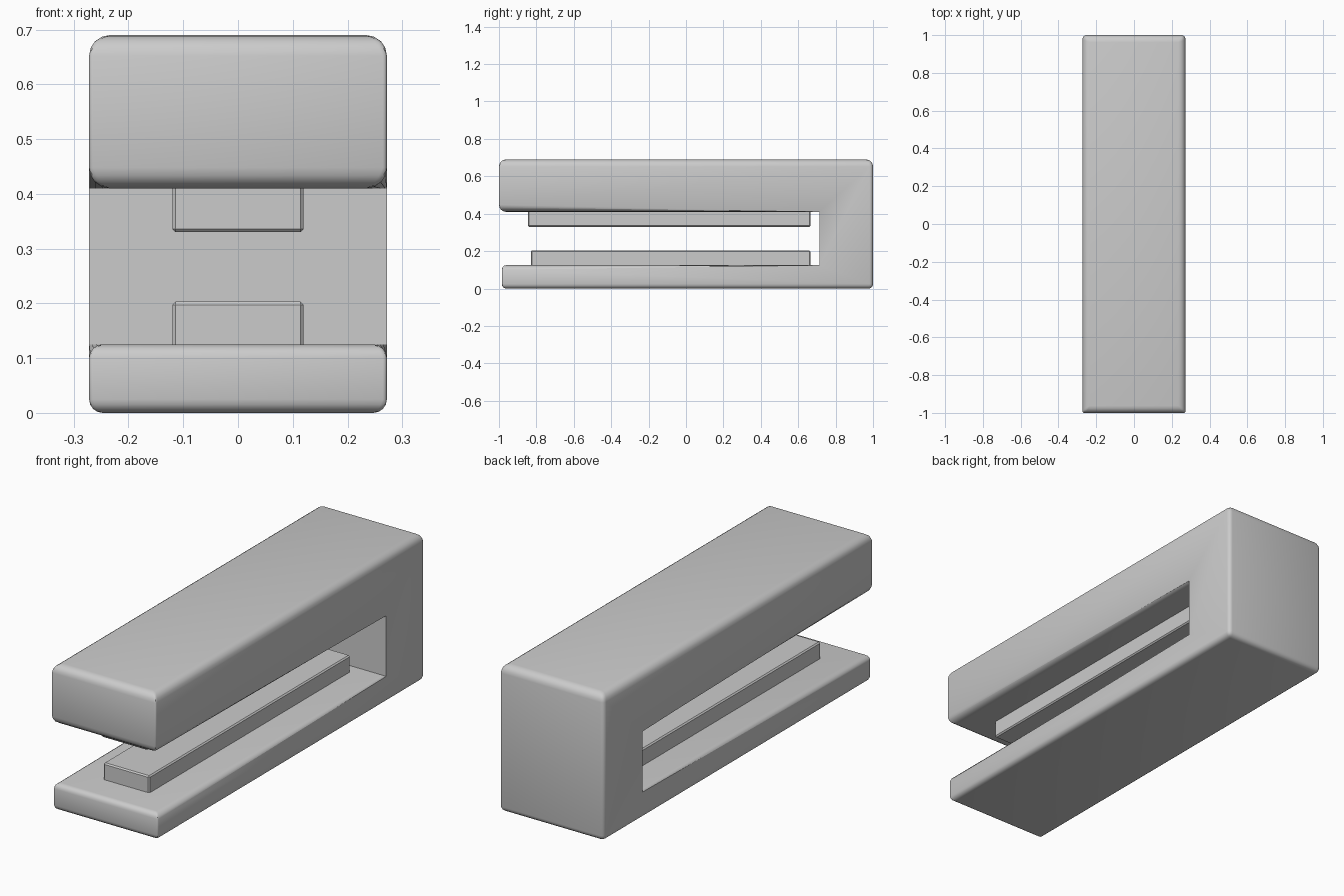
import bpy, bmesh

if "Cube" in bpy.data.objects:
    bpy.data.objects.remove(bpy.data.objects["Cube"])

HALF_W = 0.272


def finish(bm, name, width, segments, limit):
    bmesh.ops.recalc_face_normals(bm, faces=bm.faces)
    mesh = bpy.data.meshes.new(name)
    bm.to_mesh(mesh)
    bm.free()
    obj = bpy.data.objects.new(name, mesh)
    bpy.context.collection.objects.link(obj)
    mod = obj.modifiers.new("bevel", 'BEVEL')
    mod.width, mod.segments, mod.limit_method = width, segments, limit
    bpy.ops.object.select_all(action='DESELECT')
    obj.select_set(True)
    bpy.context.view_layer.objects.active = obj
    bpy.ops.object.modifier_apply(modifier=mod.name)
    bpy.ops.object.shade_smooth_by_angle()
    return obj


# Clamp body: C-shaped side profile (y, z) extruded across x
profile = [(-0.985, 0), (1, 0), (1, 0.69), (-1, 0.69),
           (-1, 0.41), (0.713, 0.41), (0.713, 0.125), (-0.985, 0.125)]
bm = bmesh.new()
face = bm.faces.new([bm.verts.new((-HALF_W, y, z)) for y, z in profile])
ext = bmesh.ops.extrude_face_region(bm, geom=[face])
bmesh.ops.translate(bm, vec=(2 * HALF_W, 0, 0),
                    verts=[v for v in ext["geom"] if isinstance(v, bmesh.types.BMVert)])

# Round the long edges most, upright edges least, leave the throat sharp
weight = bm.edges.layers.float.new("bevel_weight_edge")
for e in bm.edges:
    a, b = e.verts
    mid, d = (a.co + b.co) / 2, a.co - b.co
    if abs(mid.y - 0.713) < 0.01:
        w = 0.0
    elif abs(d.z) > 0.01:
        w = 0.5 if mid.y > 0 else 0.2
    elif mid.z > 0.3:
        w = 1.0
    else:
        w = 0.65
    e[weight] = w
finish(bm, "clamp_body", 0.038, 4, 'WEIGHT')


# Raised pads facing each other inside the jaws
def pad(name, y0, y1, z0, z1):
    bm = bmesh.new()
    bmesh.ops.create_cube(bm, size=1)
    for v in bm.verts:
        v.co = (v.co.x * 0.24, y0 + (v.co.y + 0.5) * (y1 - y0), z0 + (v.co.z + 0.5) * (z1 - z0))
    finish(bm, name, 0.006, 1, 'ANGLE')


pad("upper_pad", -0.845, 0.665, 0.33, 0.42)
pad("lower_pad", -0.83, 0.665, 0.115, 0.203)
